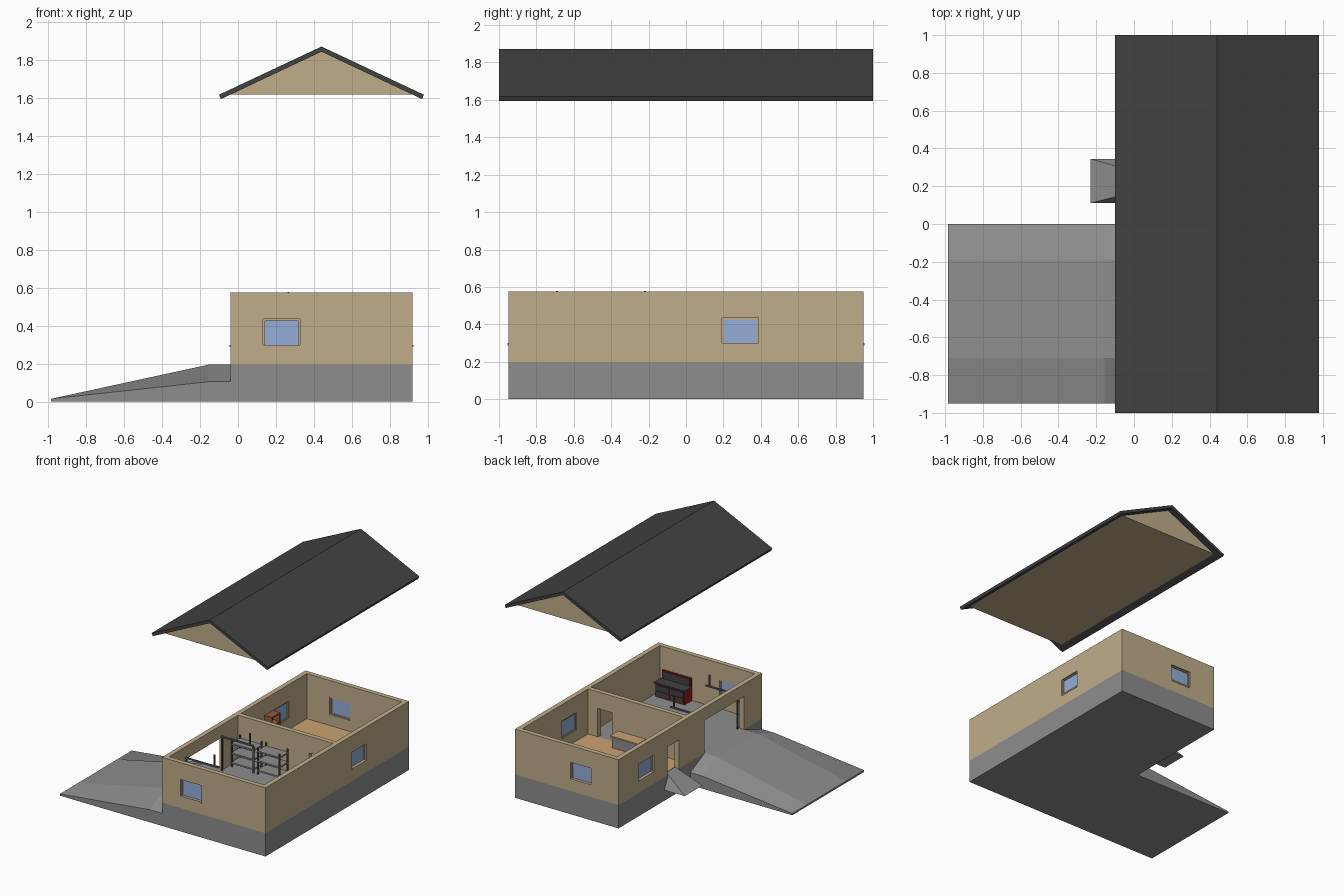
import bpy, bmesh
from mathutils import Matrix, Vector

if "Cube" in bpy.data.objects:
    bpy.data.objects.remove(bpy.data.objects["Cube"])


def material(name, rgb):
    m = bpy.data.materials.new(name)
    m.diffuse_color = (*rgb, 1)
    m.use_nodes = True
    m.node_tree.nodes["Principled BSDF"].inputs["Base Color"].default_value = m.diffuse_color
    return m


TAN = material("plaster", (0.53, 0.42, 0.26))
CONCRETE = material("concrete", (0.27, 0.27, 0.27))
DARK = material("roof_dark", (0.055, 0.055, 0.055))
GLASS = material("window_blue", (0.30, 0.42, 0.70))
WOOD = material("wood", (0.60, 0.36, 0.17))
BROWN = material("brown_wood", (0.30, 0.10, 0.04))
RED = material("red_paint", (0.35, 0.01, 0.01))
STEEL = material("steel", (0.12, 0.12, 0.12))


def finish(name, bm, mat):
    bmesh.ops.recalc_face_normals(bm, faces=bm.faces)
    me = bpy.data.meshes.new(name)
    bm.to_mesh(me)
    bm.free()
    ob = bpy.data.objects.new(name, me)
    if mat:
        me.materials.append(mat)
    bpy.context.collection.objects.link(ob)
    return ob


def boxes(name, spans, mat=None):
    """One object from boxes given as (x0, x1, y0, y1, z0, z1)."""
    bm = bmesh.new()
    for x0, x1, y0, y1, z0, z1 in spans:
        mid = Vector((x0 + x1, y0 + y1, z0 + z1)) / 2
        size = Matrix.Diagonal((abs(x1 - x0), abs(y1 - y0), abs(z1 - z0), 1))
        bmesh.ops.create_cube(bm, size=1, matrix=Matrix.Translation(mid) @ size)
    return finish(name, bm, mat)


def hull(name, points, mat):
    bm = bmesh.new()
    for p in points:
        bm.verts.new(p)
    bmesh.ops.convex_hull(bm, input=bm.verts)
    return finish(name, bm, mat)


def extrude_y(name, profile, y0, y1, mat):
    bm = bmesh.new()
    face = bm.faces.new([bm.verts.new((x, y0, z)) for x, z in profile])
    out = bmesh.ops.extrude_face_region(bm, geom=[face])
    moved = [v for v in out["geom"] if isinstance(v, bmesh.types.BMVert)]
    bmesh.ops.translate(bm, vec=(0, y1 - y0, 0), verts=moved)
    return finish(name, bm, mat)


X0, X1, Y, T = -0.04, 0.92, 0.95, 0.04
FLOOR, TOP = 0.195, 0.575

# Foundation and living room floor
boxes("foundation", [(X0, X1, -Y, Y, 0, FLOOR)], CONCRETE)
boxes("wood_floor", [(X0 + T, X1 - T, 0.04, Y - T, FLOOR - 0.01, FLOOR + 0.003)], WOOD)

# Walls: a block with two rooms and all openings cut out
walls = boxes("walls", [(X0, X1, -Y, Y, FLOOR, TOP)], TAN)
rooms = boxes("room_cutter", [(X0 + T, X1 - T, -Y + T, 0, 0.1, 0.7),
                              (X0 + T, X1 - T, 0.04, Y - T, 0.1, 0.7)])
# Windows: wall side, centre along the wall
windows = [("front", 0.23), ("back", 0.31), ("right", 0.29), ("left", 0.58)]
HALF, W0, W1 = 0.097, 0.29, 0.435


def on_wall(side, u0, u1, d0, d1, z0, z1):
    """Box on a wall: u along it, d depth inward from the outer face."""
    if side == "front":
        return (u0, u1, -Y + d0, -Y + d1, z0, z1)
    if side == "back":
        return (u0, u1, Y - d1, Y - d0, z0, z1)
    if side == "right":
        return (X1 - d1, X1 - d0, u0, u1, z0, z1)
    return (X0 + d0, X0 + d1, u0, u1, z0, z1)


cuts = [on_wall(s, c - HALF, c + HALF, -0.02, 0.06, W0, W1) for s, c in windows]
cuts += [on_wall("left", -0.71, -0.19, -0.02, 0.06, 0.1, 0.47),
         on_wall("left", 0.15, 0.30, -0.02, 0.06, 0.1, 0.435),
         (0.66, 0.79, -0.02, 0.06, 0.1, 0.435)]
openings = boxes("opening_cutter", cuts)
for cutter in (rooms, openings):
    mod = walls.modifiers.new("cut", "BOOLEAN")
    mod.object, mod.operation, mod.solver = cutter, "DIFFERENCE", "EXACT"
    cutter.hide_render = True
    cutter.hide_set(True)

# Window frames, sills and panes
F = 0.009
for side, c in windows:
    a, b = c - HALF, c + HALF
    boxes(side + "_window_frame", [
        on_wall(side, a, a + F, 0.012, 0.034, W0, W1),
        on_wall(side, b - F, b, 0.012, 0.034, W0, W1),
        on_wall(side, a + F, b - F, 0.012, 0.034, W1 - F, W1),
        on_wall(side, a, b, -0.004, 0.034, W0 - 0.003, W0 + F)], TAN)
    boxes(side + "_window_pane", [on_wall(side, a + F, b - F, 0.02, 0.026, W0 + F, W1 - F)], GLASS)

# Roof shell, gable and ceiling, lifted above the house
extrude_y("roof", [(-0.10, 1.618), (0.44, 1.872), (0.98, 1.618),
                   (0.97, 1.595), (0.44, 1.845), (-0.09, 1.595)], -1, 1, DARK)
extrude_y("gable_ceiling", [(X0, 1.62), (0.44, 1.846), (X1, 1.62)], -Y, Y, TAN)

# Drive ramp: high middle, falling away to both sides
bm = bmesh.new()
rows = []
for x, hi, lo in [(-0.985, 0.015, 0.015), (-0.155, 0.195, 0.105), (X0, 0.195, 0.105)]:
    ring = [(-Y, 0), (-Y, lo), (-0.71, hi), (-0.19, hi), (0, lo), (0, 0)]
    rows.append([bm.verts.new((x, y, z)) for y, z in ring])
for r, s in zip(rows, rows[1:]):
    for i in range(6):
        j = (i + 1) % 6
        bm.faces.new((r[i], r[j], s[j], s[i]))
bm.faces.new(rows[0])
bm.faces.new(rows[-1])
finish("drive_ramp", bm, CONCRETE)

# Small ramp at the entrance door
hull("door_ramp", [(-0.23, 0.11, 0.09), (-0.23, 0.345, 0.09), (X0, 0.11, 0.09),
                   (X0, 0.345, 0.09), (X0, 0.16, FLOOR), (X0, 0.29, FLOOR)], CONCRETE)

# Overhead door tracks with ceiling hangers
for name, y in (("front", -0.69), ("rear", -0.22)):
    boxes(name + "_door_track", [
        (0.0, 0.012, y - 0.006, y + 0.006, FLOOR, 0.48),
        (0.0, 0.30, y - 0.006, y + 0.006, 0.475, 0.487),
        (0.26, 0.27, y - 0.005, y + 0.005, 0.487, 0.578)], STEEL)

# Two storage shelving units against the partition
for n, x in enumerate((0.02, 0.26)):
    parts = [(px, px + 0.01, py, py + 0.01, FLOOR, 0.42)
             for px in (x, x + 0.2) for py in (-0.12, -0.015)]
    boxes(f"shelf_posts_{n}", parts, STEEL)
    boxes(f"shelf_boards_{n}", [(x, x + 0.21, -0.12, -0.005, z, z + 0.012)
                                for z in (0.22, 0.30, 0.38)], CONCRETE)

# Red workbench with drawers and tool panel on the front wall
boxes("workbench_body", [(0.58, 0.85, -0.905, -0.81, FLOOR, 0.305),
                         (0.58, 0.85, -0.908, -0.895, 0.305, 0.385)], RED)
boxes("workbench_top", [(0.575, 0.855, -0.895, -0.80, 0.305, 0.318)], DARK)
boxes("tool_panel", [(0.59, 0.84, -0.895, -0.89, 0.318, 0.378)], DARK)
boxes("workbench_drawers", [(x, x + 0.12, -0.81, -0.804, z, z + 0.042)
                            for x in (0.59, 0.72) for z in (0.205, 0.255)], DARK)

# Desk on the partition and bookcase beside the entrance
boxes("desk_top", [(0.34, 0.60, 0.045, 0.15, 0.288, 0.30)], WOOD)
boxes("desk_body", [(0.35, 0.59, 0.045, 0.14, FLOOR, 0.288)], CONCRETE)
boxes("bookcase", [(0.002, 0.008, 0.35, 0.46, FLOOR, 0.44),
                   (0.002, 0.07, 0.35, 0.358, FLOOR, 0.44),
                   (0.002, 0.07, 0.452, 0.46, FLOOR, 0.44)]
      + [(0.002, 0.07, 0.358, 0.452, z, z + 0.008) for z in (0.20, 0.28, 0.36, 0.432)], BROWN)
